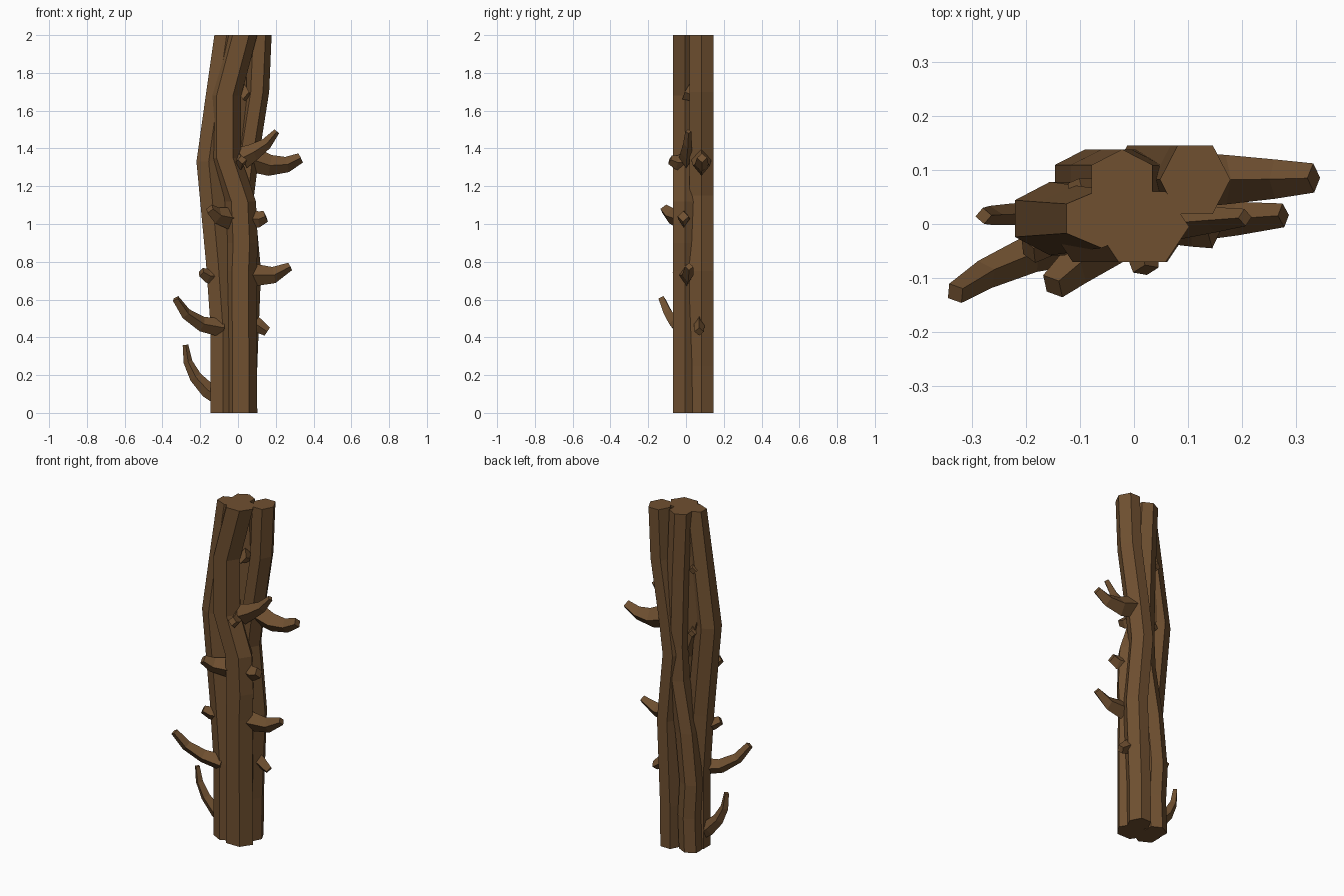
import bpy, bmesh, math
from mathutils import Vector

bark = bpy.data.materials.new("brown bark")
bark.diffuse_color = (0.16, 0.08, 0.03, 1)


def loft(name, rings):
    """Skin a list of equal-sized rings of points and cap both ends."""
    bm = bmesh.new()
    loops = [[bm.verts.new(p) for p in ring] for ring in rings]
    n = len(loops[0])
    for a, b in zip(loops, loops[1:]):
        for i in range(n):
            j = (i + 1) % n
            bm.faces.new((a[i], a[j], b[j], b[i]))
    bm.faces.new(loops[0][::-1])
    bm.faces.new(loops[-1])
    bmesh.ops.recalc_face_normals(bm, faces=bm.faces)
    mesh = bpy.data.meshes.new(name)
    bm.to_mesh(mesh)
    bm.free()
    mesh.materials.append(bark)
    bpy.context.collection.objects.link(bpy.data.objects.new(name, mesh))


def stem(name, y, rx, ry, turn, path, top=1.0):
    """Six-sided stem with level rings that sways along x; path holds (z, x).
    Its depth tapers to the given factor over the upper third."""
    angles = [math.radians(turn + 60 * i) for i in range(6)]
    rings = []
    for z, x in path:
        s = 1 - (1 - top) * max(0, z - 1.33) / 0.67
        rings.append([(x + rx * math.cos(a), y + ry * s * math.sin(a), z) for a in angles])
    loft(name, rings)


def thorn(name, path, wide, tall, tip):
    """Tapered, blunt, diamond-section thorn following a bent path."""
    pts = [Vector(p) for p in path]
    rings = []
    for i, p in enumerate(pts):
        d = (pts[min(i + 1, len(pts) - 1)] - pts[max(i - 1, 0)]).normalized()
        side = d.cross(Vector((0, 0, 1))).normalized()
        up = side.cross(d)
        t = i / (len(pts) - 1)
        w, h = wide + (tip - wide) * t, tall + (tip - tall) * t
        rings.append([p + side * w, p + up * h, p - side * w, p - up * h])
    loft(name, rings)


# Intertwined stems
stem("front_stem", -0.005, 0.087, 0.075, 0,
     [(0, 0.015), (0.75, 0.012), (0.9, 0.018), (1.12, 0.008), (1.35, -0.07),
      (1.68, -0.07), (2, 0.015)])
stem("left_stem", 0.01, 0.075, 0.068, 30,
     [(0, -0.08), (0.45, -0.08), (0.8, -0.105), (1.33, -0.155), (1.65, -0.11), (2, -0.06)],
     0.8)
stem("right_stem", 0.082, 0.065, 0.073, 0,
     [(0, 0.035), (0.25, 0.037), (0.75, 0.057), (1.15, 0.02), (1.35, 0.045),
      (1.7, 0.1), (2, 0.113)])
stem("back_stem", 0.08, 0.065, 0.058, 30,
     [(0, -0.086), (0.2, -0.078), (0.4, -0.09), (0.7, -0.06), (1.0, -0.005),
      (1.2, 0.005), (1.6, -0.005), (2, -0.022)])

# Long curved thorns on the left
thorn("low_left_thorn", [(-0.1, 0.02, 0.09), (-0.16, 0.02, 0.12), (-0.225, 0.018, 0.19),
                         (-0.265, 0.016, 0.27), (-0.278, 0.015, 0.36)], 0.025, 0.05, 0.015)
thorn("lower_left_thorn", [(-0.08, -0.03, 0.45), (-0.19, -0.055, 0.47),
                           (-0.275, -0.093, 0.525), (-0.33, -0.128, 0.605)], 0.042, 0.05, 0.021)
thorn("mid_left_thorn", [(-0.1, 0.0, 0.72), (-0.16, -0.03, 0.725), (-0.195, -0.05, 0.745)],
      0.035, 0.05, 0.025)
thorn("upper_left_thorn", [(-0.04, -0.03, 1.03), (-0.11, -0.08, 1.045), (-0.15, -0.115, 1.08)],
      0.045, 0.06, 0.027)

# Thorns on the right
thorn("low_right_thorn", [(0.05, 0.07, 0.49), (0.11, 0.07, 0.46), (0.155, 0.07, 0.43)],
      0.03, 0.05, 0.025)
thorn("mid_right_thorn", [(0.05, 0.0, 0.73), (0.19, 0.01, 0.73), (0.276, 0.016, 0.775)],
      0.04, 0.065, 0.022)
thorn("short_right_thorn", [(0.05, -0.005, 1.03), (0.11, -0.012, 1.025), (0.147, -0.015, 1.04)],
      0.03, 0.055, 0.03)
thorn("high_right_thorn", [(0.05, 0.08, 1.35), (0.17, 0.082, 1.31), (0.26, 0.083, 1.315),
                           (0.332, 0.085, 1.35)], 0.055, 0.07, 0.027)
thorn("slim_right_thorn", [(0.02, 0.0, 1.35), (0.08, 0.002, 1.38), (0.15, 0.008, 1.425),
                           (0.205, 0.012, 1.49)], 0.038, 0.06, 0.016)

# Small buds between the stems
thorn("front_bud", [(0.0, -0.01, 1.33), (0.015, -0.05, 1.325), (0.022, -0.085, 1.34)],
      0.035, 0.05, 0.024)
thorn("high_front_bud", [(0.03, 0.0, 1.7), (0.04, 0.04, 1.68), (0.045, 0.07, 1.67)],
      0.03, 0.045, 0.016)
thorn("high_back_bud", [(-0.09, 0.02, 1.68), (-0.095, 0.055, 1.665), (-0.1, 0.08, 1.66)],
      0.03, 0.045, 0.022)
thorn("mid_back_bud", [(-0.08, 0.02, 1.3), (-0.085, 0.055, 1.28), (-0.09, 0.075, 1.28)],
      0.03, 0.05, 0.02)
